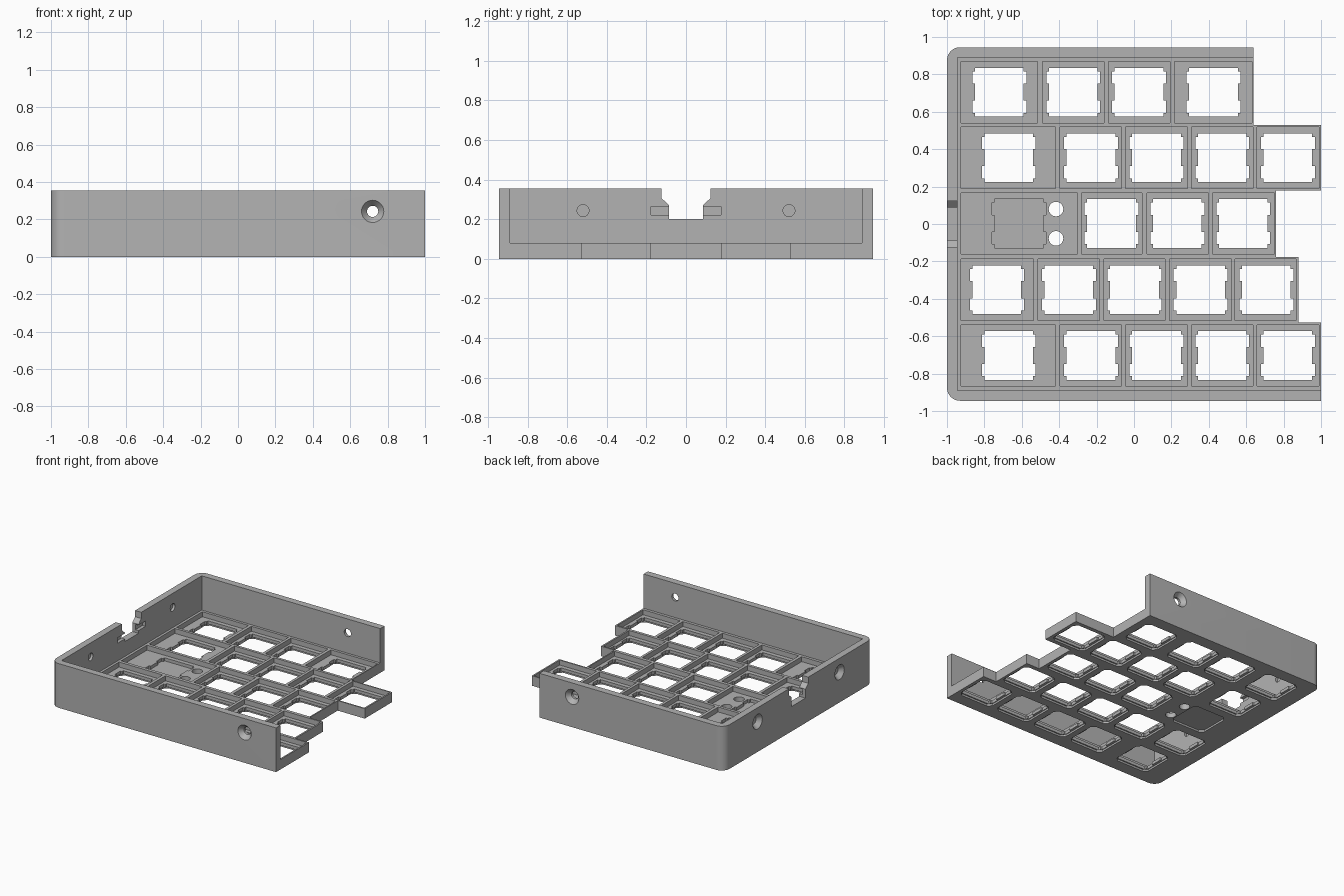
import bpy, bmesh, math
from mathutils import Matrix, Vector

cube = bpy.data.objects.get("Cube")
if cube:
    bpy.data.objects.remove(cube, do_unlink=True)

grey = bpy.data.materials.new("case_grey")
grey.use_nodes = True
grey.diffuse_color = (0.45, 0.45, 0.45, 1)
grey.node_tree.nodes["Principled BSDF"].inputs["Base Color"].default_value = (0.45, 0.45, 0.45, 1)

HEIGHT, FLOOR, PLATE = 0.355, 0.08, 0.04
SIDE, WALL_IN = 0.945, 0.89


def prism(bm, pts, lo, hi, along_x=False):
    """Extrude a closed profile along z, or a (y, z) profile along x."""
    place = (lambda a, b, h: (h, a, b)) if along_x else (lambda a, b, h: (a, b, h))
    low = [bm.verts.new(place(a, b, lo)) for a, b in pts]
    high = [bm.verts.new(place(a, b, hi)) for a, b in pts]
    bm.faces.new(low[::-1])
    bm.faces.new(high)
    for i in range(len(pts)):
        j = (i + 1) % len(pts)
        bm.faces.new((low[i], low[j], high[j], high[i]))


def rect(x0, x1, y0, y1):
    return [(x0, y0), (x1, y0), (x1, y1), (x0, y1)]


def arc(cx, cy, r, a0, a1, n):
    return [(cx + r * math.cos(math.radians(a0 + (a1 - a0) * i / n)),
             cy + r * math.sin(math.radians(a0 + (a1 - a0) * i / n))) for i in range(n + 1)]


def mirrored(quarter, cx, cy):
    """Reflect a quarter outline (right side to top) into all four quadrants."""
    q, r = quarter, quarter[::-1]
    pts = q + [(-x, y) for x, y in r] + [(-x, -y) for x, y in q] + [(x, -y) for x, y in r]
    return [(cx + x, cy + y) for x, y in pts]


def make(name, bm):
    bmesh.ops.recalc_face_normals(bm, faces=bm.faces)
    mesh = bpy.data.meshes.new(name)
    bm.to_mesh(mesh)
    bm.free()
    ob = bpy.data.objects.new(name, mesh)
    bpy.context.collection.objects.link(ob)
    return ob


def cut(target, bm):
    cutter = make("cutter", bm)
    cutter.hide_render = True
    mod = target.modifiers.new("cut", 'BOOLEAN')
    mod.operation, mod.solver, mod.object = 'DIFFERENCE', 'EXACT', cutter
    bpy.context.view_layer.objects.active = target
    bpy.ops.object.modifier_apply(modifier=mod.name)
    bpy.data.objects.remove(cutter, do_unlink=True)


def cone(bm, pos, outward, r_in, r_out, d_in, d_out):
    """Tapered cutter from d_in inside the surface to d_out outside it."""
    axis = Vector(outward)
    mid = Vector(pos) + axis * (d_out - d_in) / 2
    rot = axis.to_track_quat('Z', 'Y').to_matrix().to_4x4()
    bmesh.ops.create_cone(bm, cap_ends=True, segments=32, radius1=r_in, radius2=r_out,
                          depth=d_in + d_out, matrix=Matrix.Translation(mid) @ rot)


# Key rows: centre y, pocket edges as (left, right, switch centre)
wide_row = [(-0.925, -0.42, -0.67), (-0.395, -0.067, -0.23), (-0.045, 0.285, 0.12),
            (0.307, 0.635, 0.472), (0.658, 0.988, 0.823)]
rows = [
    (0.705, [(-0.925, -0.515, -0.72), (-0.49, -0.16, -0.325), (-0.137, 0.192, 0.027),
             (0.217, 0.632, 0.425)]),
    (0.355, wide_row),
    (0.003, [(-0.925, -0.303, -0.615), (-0.28, 0.042, -0.12), (0.07, 0.397, 0.232),
             (0.42, 0.75, 0.584)]),
    (-0.352, [(-0.925, -0.538, -0.733), (-0.513, -0.185, -0.348), (-0.16, 0.167, 0.003),
              (0.19, 0.52, 0.356), (0.54, 0.867, 0.708)]),
    (-0.703, wide_row),
]

# Case block with stepped right side and rounded left corners
outline = [(1, -SIDE), (1, -0.527), (0.88, -0.527), (0.88, -0.177), (0.76, -0.177),
           (0.76, 0.18), (1, 0.18), (1, 0.528), (0.64, 0.528), (0.64, SIDE)]
outline += arc(-0.93, SIDE - 0.07, 0.07, 90, 180, 10)
outline += arc(-0.93, 0.07 - SIDE, 0.07, 180, 270, 10)
bm = bmesh.new()
prism(bm, outline, 0, HEIGHT)
case = make("keyboard_case", bm)
case.data.materials.append(grey)

# Interior above the floor
bm = bmesh.new()
prism(bm, rect(-SIDE, 2, -WALL_IN, WALL_IN), FLOOR, 1)
cut(case, bm)

# Key pockets, leaving thin ribs between them
bm = bmesh.new()
for y, keys in rows:
    for x0, x1, _ in keys:
        prism(bm, rect(x0, x1, y - 0.164, y + 0.164), PLATE, 0.2)
cut(case, bm)

# Notched switch openings, and two round stem holes
opening = [(0.13, 0.046), (0.144, 0.046), (0.144, 0.111), (0.13, 0.111), (0.13, 0.13)]
bm = bmesh.new()
for y, keys in rows:
    for _, _, x in keys:
        prism(bm, mirrored(opening, x, y), -0.1, 0.06)
for y in (0.08, -0.077):
    prism(bm, arc(-0.417, y, 0.039, 0, 348.75, 31), -0.1, 0.06)
cut(case, bm)

# Chamfered recesses under the switches
recess = [(0.15, 0.11), (0.12, 0.14)]
bm = bmesh.new()
for y, keys in rows:
    for _, _, x in keys:
        prism(bm, mirrored(recess, x, y), -0.1, 0.015)
cut(case, bm)

# Countersunk screw holes through the walls
screws = [((0.72, -SIDE, 0.243), (0, -1, 0)), ((0.35, SIDE, 0.243), (0, 1, 0)),
          ((-1, 0.52, 0.243), (-1, 0, 0)), ((-1, -0.52, 0.243), (-1, 0, 0))]
for r_in, r_out, d_in in ((0.03, 0.03, 0.1), (0.03, 0.068, 0.035)):
    bm = bmesh.new()
    for pos, outward in screws:
        cone(bm, pos, outward, r_in, r_out, d_in, 0.01)
    cut(case, bm)

# Cable notch in the left wall
notch = [(0.087, 0.2), (0.087, 0.272), (0.123, 0.305), (0.123, 0.5)]
bm = bmesh.new()
prism(bm, notch + [(-y, z) for y, z in reversed(notch)], -1.1, -0.9, along_x=True)
cut(case, bm)

# Connector slot on the inner side of the notch
bm = bmesh.new()
prism(bm, rect(-0.177, 0.177, 0.222, 0.265), -0.972, -0.9, along_x=True)
cut(case, bm)

# Smooth rounded surfaces, keep machined edges crisp
bpy.ops.object.select_all(action='DESELECT')
case.select_set(True)
bpy.context.view_layer.objects.active = case
bpy.ops.object.shade_smooth_by_angle(angle=math.radians(30))
